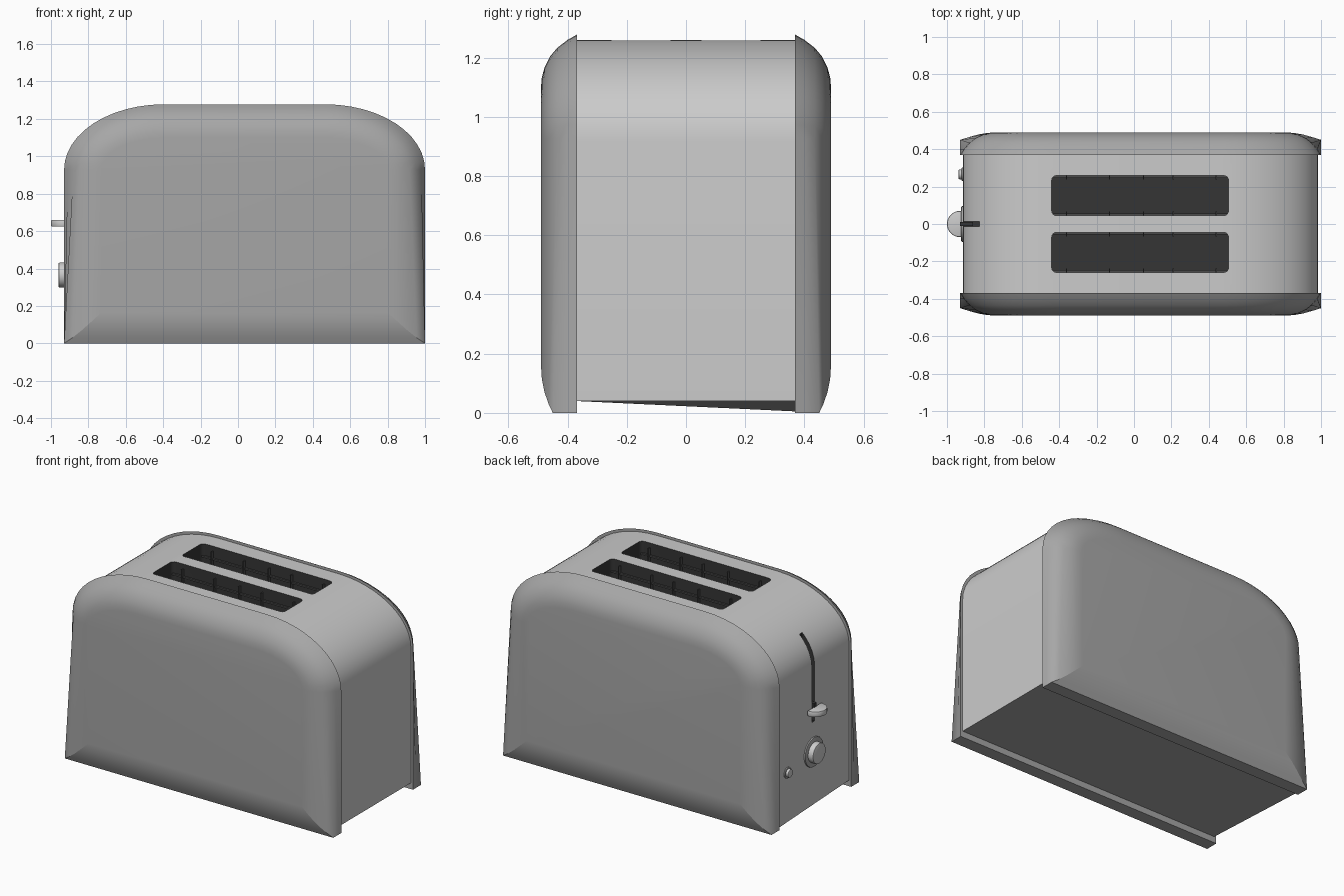
import bpy, bmesh, math
from mathutils import Matrix, Vector

if "Cube" in bpy.data.objects:
    bpy.data.objects.remove(bpy.data.objects["Cube"])

CX = 0.035          # centre of the housing along x


def grey(name, v):
    m = bpy.data.materials.new(name)
    m.diffuse_color = (v, v, v, 1)
    m.use_nodes = True
    m.node_tree.nodes["Principled BSDF"].inputs["Base Color"].default_value = m.diffuse_color
    return m


STEEL, PANEL, DARK = grey("steel", 0.67), grey("panel_grey", 0.385), grey("dark_inside", 0.035)


def arch(half, top, a, b, n=12):
    """Left-to-right arch (x, z) with elliptical shoulders."""
    angs = [math.pi / 2 * i / n for i in range(n + 1)]
    left = [(-half + a - a * math.cos(t), top - b + b * math.sin(t)) for t in angs]
    pts = left + [(-x, z) for x, z in reversed(left)]
    return [(CX + x, z) for x, z in pts]


def activate(ob):
    bpy.ops.object.select_all(action='DESELECT')
    ob.select_set(True)
    bpy.context.view_layer.objects.active = ob


def smooth(ob, angle=35):
    activate(ob)
    bpy.ops.object.shade_smooth_by_angle(angle=math.radians(angle))


def make(name, bm, mat=STEEL, angle=35):
    bmesh.ops.recalc_face_normals(bm, faces=bm.faces)
    me = bpy.data.meshes.new(name)
    bm.to_mesh(me)
    bm.free()
    me.materials.append(mat)
    ob = bpy.data.objects.new(name, me)
    bpy.context.collection.objects.link(ob)
    smooth(ob, angle)
    return ob


def loft(name, rings, mat=STEEL, angle=35):
    bm = bmesh.new()
    rows = [[bm.verts.new(p) for p in r] for r in rings]
    n = len(rows[0])
    for r0, r1 in zip(rows, rows[1:]):
        for i in range(n):
            j = (i + 1) % n
            bm.faces.new((r0[i], r0[j], r1[j], r1[i]))
    bm.faces.new(rows[0])
    bm.faces.new(rows[-1])
    return make(name, bm, mat, angle)


def add_box(bm, lo, hi):
    lo, hi = Vector(lo), Vector(hi)
    m = Matrix.Translation((lo + hi) / 2) @ Matrix.Diagonal((*(hi - lo), 1))
    bmesh.ops.create_cube(bm, size=1, matrix=m)


def box(name, lo, hi, mat=STEEL, round_z=0.0):
    bm = bmesh.new()
    add_box(bm, lo, hi)
    if round_z:
        edges = [e for e in bm.edges if abs(e.verts[0].co.z - e.verts[1].co.z) > 0.1]
        bmesh.ops.bevel(bm, geom=edges, offset=round_z, segments=4, profile=0.5, affect='EDGES')
    return make(name, bm, mat)


def disc_x(name, x0, x1, y, z, r, bevel, mat=STEEL):
    """Round knob on the control end, facing -x."""
    bm = bmesh.new()
    m = Matrix.Translation(((x0 + x1) / 2, y, z)) @ Matrix.Rotation(math.pi / 2, 4, 'Y')
    bmesh.ops.create_cone(bm, cap_ends=True, segments=32, radius1=r, radius2=r,
                          depth=x1 - x0, matrix=m)
    rim = [e for e in bm.edges if all(abs(v.co.x - x0) < 1e-4 for v in e.verts)]
    bmesh.ops.bevel(bm, geom=rim, offset=bevel, segments=2, profile=0.5, affect='EDGES')
    return make(name, bm, mat)


# central housing: arched band across the depth, one bottom corner dips slightly
band = [(-0.915, 0.04)] + arch(0.95, 1.26, 0.52, 0.34) + [(0.985, 0.04)]
front = [(x, -0.37, z) for x, z in band]
back = [(x, 0.37, z) for x, z in band]
back[0] = (-0.915, 0.37, 0.005)
housing = loft("housing", [front, back])

# bread slots and lever slit cut out of the housing
SLOT_Y, SLOT_H, X0, X1 = 0.152, 0.107, -0.44, 0.505
cutters = [box("slot_cutter", (X0, s * SLOT_Y - SLOT_H, 0.12),
               (X1, s * SLOT_Y + SLOT_H, 1.4), STEEL, 0.025) for s in (-1, 1)]
cutters.append(box("slit_cutter", (-1.0, -0.014, 0.56), (-0.825, 0.014, 1.25)))
# slit follows the shell, so its inner wall stays shallow
for c in cutters:
    c.hide_render = True
    activate(housing)
    mod = housing.modifiers.new("cut", 'BOOLEAN')
    mod.object, mod.operation, mod.solver = c, 'DIFFERENCE', 'EXACT'
    bpy.ops.object.modifier_apply(modifier=mod.name)
    bpy.data.objects.remove(c)
smooth(housing)

# dark slot and slit walls, darker base plate
me = housing.data
me.materials.clear()
for m in (STEEL, PANEL, DARK):
    me.materials.append(m)
for p in me.polygons:
    vs = [me.vertices[i].co for i in p.vertices]
    in_slot = p.center.z < 1.25 and all(X0 - .01 < v.x < X1 + .01 and abs(v.y) < 0.3 for v in vs)
    in_slit = all(abs(v.y) < 0.02 for v in vs)
    p.material_index = 2 if in_slot or in_slit else 1 if p.normal.z < -0.8 else 0

# pillowed side panels: (y, arch inset, bottom corner inset, bottom z, bottom y)
SECTION = [(0.368, 0.0, 0.0, 0.0, 0.368), (0.40, 0.018, 0.0, 0.0, 0.40),
           (0.435, 0.045, 0.0, 0.0, 0.45), (0.46, 0.075, 0.045, 0.03, 0.464),
           (0.478, 0.112, 0.095, 0.07, 0.478), (0.487, 0.145, 0.145, 0.115, 0.487),
           (0.49, 0.18, 0.20, 0.165, 0.49)]
for s, name in ((-1, "front_panel"), (1, "back_panel")):
    rings = []
    for y, d, dx, zb, yb in SECTION:
        dh = d * 1.1
        outline = arch(0.965 - dh, 1.278 - d, 0.535 - dh, 0.35 - d)
        rings.append([(CX - 0.965 + dx, s * yb, zb)] + [(x, s * y, z) for x, z in outline]
                     + [(CX + 0.965 - dx, s * yb, zb)])
    panel = loft(name, rings, PANEL, 50)
    # crisp mitre where the bottom bevel meets the ends
    for e in panel.data.edges:
        a, b = (panel.data.vertices[i].co for i in e.vertices)
        if max(a.z, b.z) < 0.2 and abs(a.z - b.z) > 1e-4:
            e.use_edge_sharp = True

# bread guide wires along both walls of each slot
bm = bmesh.new()
for s in (-1, 1):
    for w in (-1, 1):
        wall = s * SLOT_Y + w * SLOT_H
        inner = wall - w * 0.022
        for x in (-0.36, -0.13, 0.05, 0.21, 0.44):
            add_box(bm, (x - 0.003, min(wall, inner), 0.3), (x + 0.003, max(wall, inner), 1.23))
        rail = wall - w * 0.012
        add_box(bm, (X0, min(wall, rail), 1.174), (X1, max(wall, rail), 1.184))
make("bread_guides", bm, grey("wire_grey", 0.07))

# lever: half-round paddle with a stem running into the slit
bm = bmesh.new()
bmesh.ops.create_cone(bm, cap_ends=True, segments=32, radius1=0.07, radius2=0.07, depth=0.036,
                      matrix=Matrix.Translation((-0.93, 0, 0.642)))
bmesh.ops.bisect_plane(bm, geom=bm.verts[:] + bm.edges[:] + bm.faces[:],
                       plane_co=(-0.922, 0, 0), plane_no=(1, 0, 0), clear_outer=True)
bmesh.ops.holes_fill(bm, edges=[e for e in bm.edges if e.is_boundary])
rim = [e for e in bm.edges if abs(e.calc_face_angle(0)) > 1
       and abs(e.verts[0].co.z - e.verts[1].co.z) < 1e-4]
bmesh.ops.bevel(bm, geom=rim, offset=0.006, segments=2, profile=0.5, affect='EDGES')
make("lever_paddle", bm)
box("lever_stem", (-0.93, -0.012, 0.605), (-0.86, 0.012, 0.685), DARK)

# browning dial with its base ring, and the small button
disc_x("dial_ring", -0.924, -0.90, 0.0, 0.365, 0.095, 0.004, PANEL)
disc_x("dial_knob", -0.96, -0.91, 0.0, 0.365, 0.066, 0.006)
disc_x("button_ring", -0.921, -0.90, 0.265, 0.33, 0.036, 0.003, PANEL)
disc_x("button", -0.938, -0.91, 0.265, 0.33, 0.026, 0.005)
